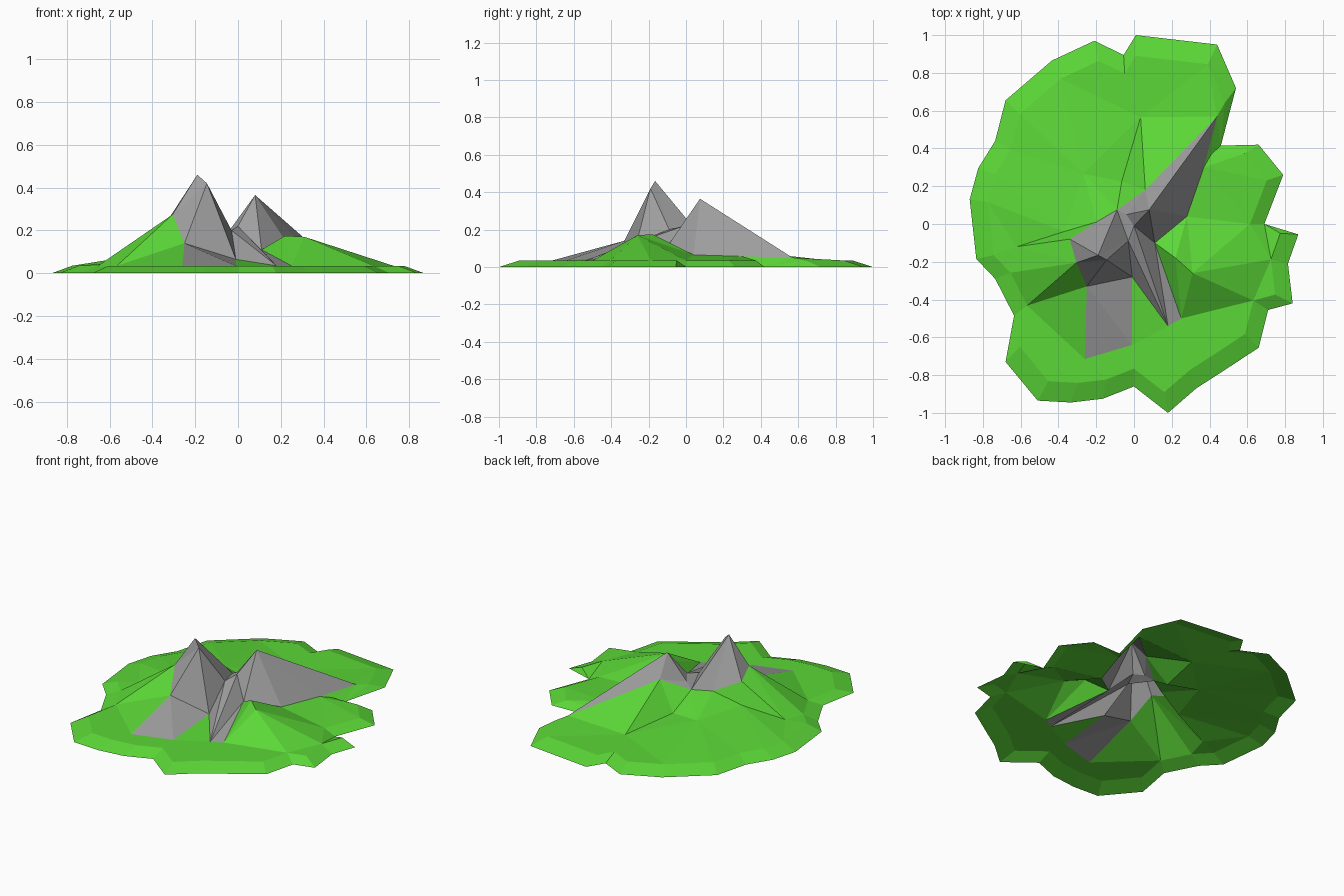
import bpy
from mathutils import Vector
from mathutils.geometry import delaunay_2d_cdt

if "Cube" in bpy.data.objects:
    bpy.data.objects.remove(bpy.data.objects["Cube"])

# Shoreline, clockwise from the back, at z = 0
shore = [(.01, 1), (.44, .95), (.54, .72), (.46, .415), (.66, .42), (.79, .26),
         (.69, 0), (.87, -.055), (.815, -.21), (.84, -.42), (.71, -.455),
         (.66, -.655), (.47, -.78), (.33, -.87), (.18, -1), (0, -.86),
         (-.165, -.925), (-.335, -.945), (-.51, -.935), (-.68, -.73),
         (-.635, -.485), (-.735, -.29), (-.835, -.185), (-.87, .13),
         (-.825, .295), (-.735, .44), (-.68, .655), (-.435, .865),
         (-.21, .97), (-.055, .895)]
PLATEAU_SCALE, PLATEAU_Z = .89, .035

# Peaks, saddles and feet of the mountains
peaks = {
    'a': (-.19, -.165, .46), 'b': (-.145, -.19, .42), 'c': (-.305, -.205, .275),
    'd': (-.34, -.08, .23), 'e': (-.20, .01, .165), 'f': (-.09, .075, .17),
    'g': (-.25, -.33, .14), 'h': (-.26, -.715, .035), 'i': (-.01, -.64, .035),
    'j': (-.01, -.28, .065), 'k': (-.03, -.09, .2), 'l': (0, -.01, .22),
    'm': (-.04, .05, .2), 'n': (.11, -.1, .11), 'o': (.25, -.5, .035),
    'p': (.18, -.54, .035), 'q': (.08, .075, .365), 'r': (.06, .18, .235),
    's': (.44, .57, .05), 't': (.37, .3, .057), 'u': (.28, .04, .065),
    # grassy spurs
    'v': (-.37, -.04, .1), 'w': (-.62, -.12, .045), 'x': (-.065, .225, .07),
    'y': (.035, .565, .035), 'z': (-.265, .265, .09),
    'A': (.31, -.26, .17), 'B': (.22, -.18, .175),
}
rock_outline = "defrstunopjihgc"
ridges = ("ab ac ad ae af ak bc bg bj bk jk kl kp lp np lq ln lm mq mf kf qr qs qt qu qn "
          "gj wc wd wv vd yr yx xf xr zx ze nB BA Ao").split()

# Gather points and fixed edges
n = len(shore)
points = [Vector((x, y, 0)) for x, y in shore]
points += [Vector((x * PLATEAU_SCALE, y * PLATEAU_SCALE, PLATEAU_Z)) for x, y in shore]
index = {}
for key, co in peaks.items():
    index[key] = len(points)
    points.append(Vector(co))
edges = [(i, (i + 1) % n) for i in range(n)]
edges += [(index[p], index[q]) for p, q in ridges]
edges += [(index[p], index[q]) for p, q in zip(rock_outline, rock_outline[1:] + rock_outline[0])]

# Triangulate the terrain sheet inside the shoreline
flat, _, tris, origin, _, _ = delaunay_2d_cdt([p.to_2d() for p in points], edges, [], 1, 1e-5)
verts = [(v.x, v.y, points[o[0]].z if o else PLATEAU_Z) for v, o in zip(flat, origin)]


def is_rock(tri):
    """True when the triangle's centre lies inside the rock outline."""
    cx = sum(verts[i][0] for i in tri) / 3
    cy = sum(verts[i][1] for i in tri) / 3
    inside = False
    for p, q in zip(rock_outline, rock_outline[1:] + rock_outline[0]):
        (x1, y1, _), (x2, y2, _) = peaks[p], peaks[q]
        if (y1 > cy) != (y2 > cy) and cx < x1 + (cy - y1) * (x2 - x1) / (y2 - y1):
            inside = not inside
    return inside


def make_part(name, faces, material_name, colour):
    used = sorted({i for f in faces for i in f})
    remap = {old: new for new, old in enumerate(used)}
    mesh = bpy.data.meshes.new(name)
    mesh.from_pydata([verts[i] for i in used], [], [[remap[i] for i in f] for f in faces])
    mat = bpy.data.materials.new(material_name)
    mat.diffuse_color = colour
    mat.use_nodes = True
    mat.node_tree.nodes["Principled BSDF"].inputs["Base Color"].default_value = mat.diffuse_color
    mesh.materials.append(mat)
    bpy.context.collection.objects.link(bpy.data.objects.new(name, mesh))


# Grass sheet and the rocky mountains rising from it
make_part("grass_island", [t for t in tris if not is_rock(t)], "grass green", (.105, .68, .038, 1))
make_part("rocky_mountains", [t for t in tris if is_rock(t)], "rock gray", (.34, .34, .34, 1))
